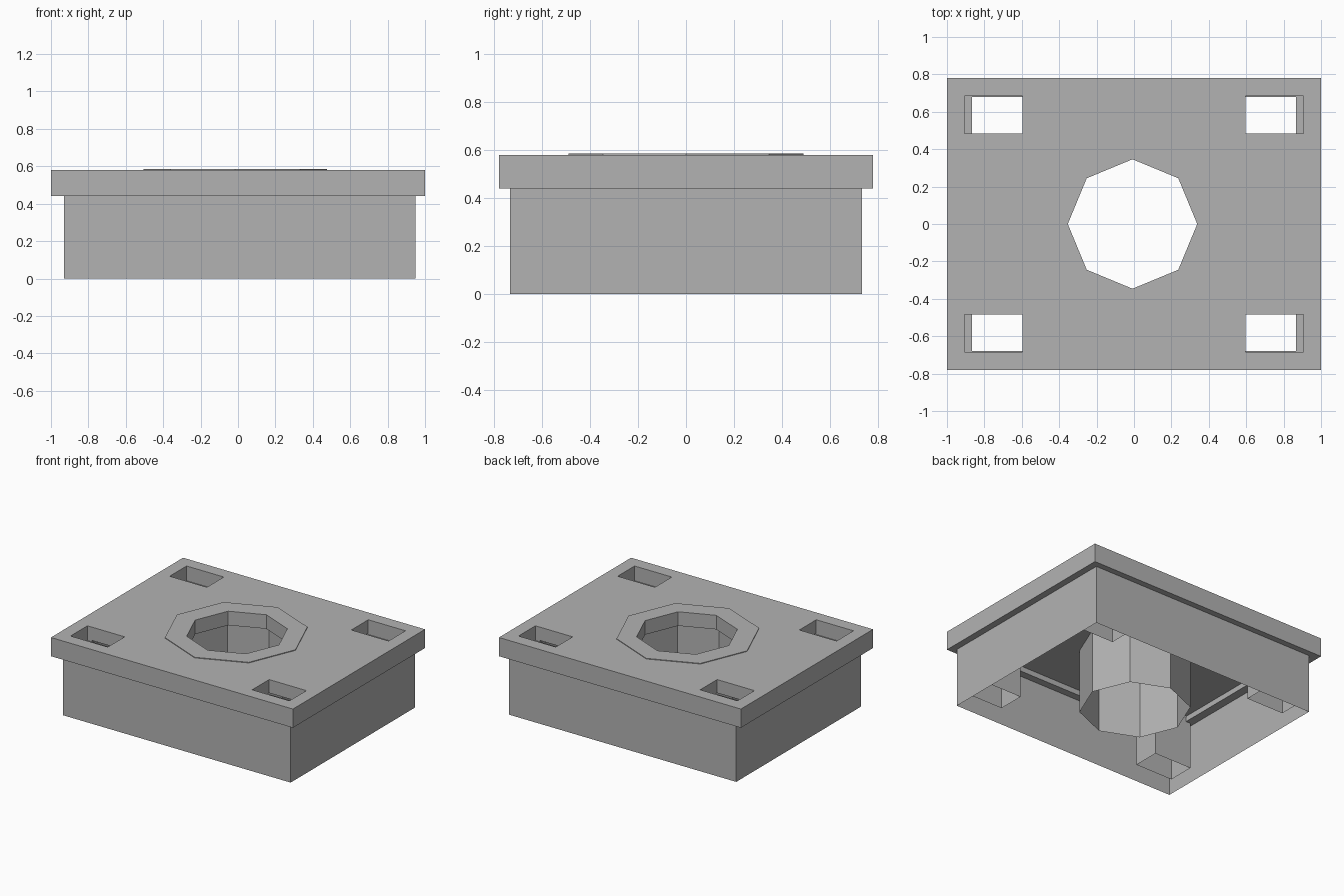
import bpy, bmesh, math

old = bpy.data.objects.get("Cube")
if old:
    bpy.data.objects.remove(old, do_unlink=True)

grey = bpy.data.materials.new("plain_grey")
grey.use_nodes = True
COLOUR = (0.45, 0.45, 0.45, 1)
grey.diffuse_color = COLOUR
grey.node_tree.nodes["Principled BSDF"].inputs["Base Color"].default_value = COLOUR


def rectangle(x0, x1, y0, y1):
    return [(x0, y0), (x1, y0), (x1, y1), (x0, y1)]


def octagon(radius, cx=-0.008):
    return [(cx + radius * math.cos(i * math.pi / 4), radius * math.sin(i * math.pi / 4))
            for i in range(8)]


def prism(name, outline, z0, z1, capped=True):
    """Extrude an outline upward, either solid or as a thin open wall."""
    bm = bmesh.new()
    low = [bm.verts.new((x, y, z0)) for x, y in outline]
    high = [bm.verts.new((x, y, z1)) for x, y in outline]
    n = len(outline)
    for i in range(n):
        j = (i + 1) % n
        bm.faces.new((low[i], low[j], high[j], high[i]))
    if capped:
        bm.faces.new(low[::-1])
        bm.faces.new(high)
    mesh = bpy.data.meshes.new(name)
    bm.to_mesh(mesh)
    bm.free()
    mesh.materials.append(grey)
    obj = bpy.data.objects.new(name, mesh)
    bpy.context.collection.objects.link(obj)
    return obj


def cut(target, cutter):
    """Subtract a solid from the target and discard the cutter."""
    mod = target.modifiers.new("cut", 'BOOLEAN')
    mod.operation = 'DIFFERENCE'
    mod.solver = 'EXACT'
    mod.object = cutter
    bpy.context.view_layer.objects.active = target
    bpy.ops.object.modifier_apply(modifier=mod.name)
    bpy.data.objects.remove(cutter, do_unlink=True)


# Lid with a recessed underside and central opening
lid = prism("lid", rectangle(-1, 1, -0.78, 0.78), 0.44, 0.58)
cut(lid, prism("recess_cutter", rectangle(-0.867, 0.867, -0.68, 0.68), 0.3, 0.48))
cut(lid, prism("opening_cutter", octagon(0.346), 0.3, 0.7))

# Corner slots and the open sleeves hanging below them
for side, sx in (("left", 1), ("right", -1)):
    for end, sy in (("front", -1), ("back", 1)):
        xs = sorted((sx * 0.597, sx * 0.905))
        ys = sorted((sy * 0.485, sy * 0.685))
        slot = rectangle(*xs, *ys)
        cut(lid, prism("slot_cutter", slot, 0.47, 0.7))
        prism(f"{end}_{side}_sleeve", slot, 0.09, 0.47, capped=False)

# Thin skirt, open at the bottom
prism("skirt", rectangle(-0.93, 0.95, -0.735, 0.735), 0, 0.44, capped=False)

# Central well and the low collar around its mouth
prism("well", octagon(0.377), 0, 0.48, capped=False)
collar = prism("collar", octagon(0.49, -0.015), 0.575, 0.585)
cut(collar, prism("collar_cutter", octagon(0.346), 0.5, 0.7))
